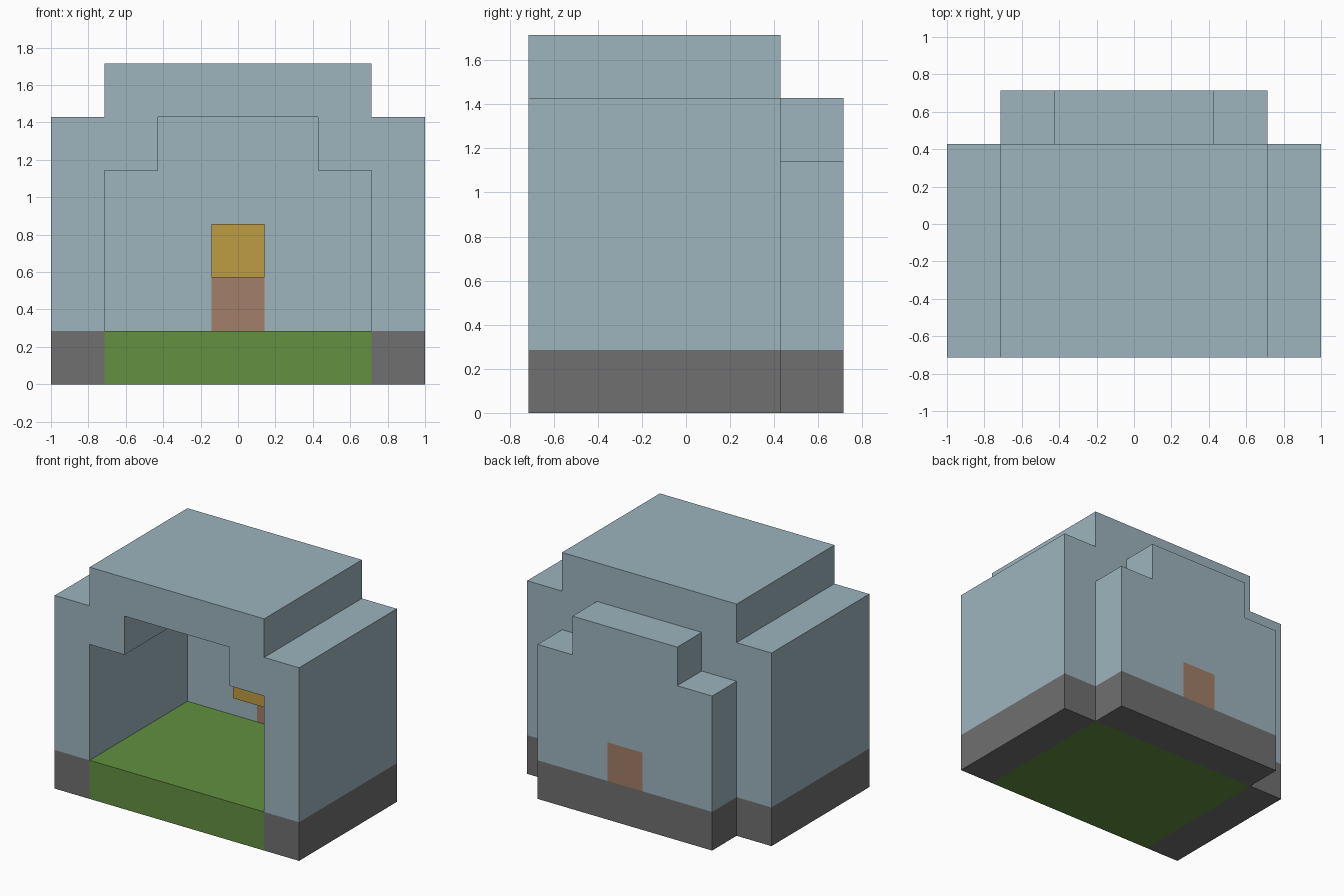
import bpy
import bmesh
from mathutils import Vector

U = 2 / 7  # edge of one building block

default = bpy.data.objects.get("Cube")
if default:
    bpy.data.objects.remove(default, do_unlink=True)


def material(name, r, g, b):
    m = bpy.data.materials.new(name)
    m.use_nodes = True
    m.diffuse_color = (r, g, b, 1)
    m.node_tree.nodes["Principled BSDF"].inputs["Base Color"].default_value = (r, g, b, 1)
    return m


ice = material("pale blue ice", 0.337, 0.456, 0.515)
stone = material("grey stone", 0.162, 0.162, 0.162)
grass = material("grass green", 0.122, 0.279, 0.051)
wood = material("brown wood", 0.361, 0.209, 0.136)
gold = material("warm yellow", 0.515, 0.332, 0.054)


def extrude_profile(name, half, y0, y1, mats, cuts=(), rule=None):
    """Mirror a half outline (in blocks) across x, extrude it along y,
    cut it on the given planes and colour the faces by a rule."""
    outline = half + [(-x, z) for x, z in reversed(half)]
    bm = bmesh.new()
    front = bm.faces.new([bm.verts.new((x, y0, z)) for x, z in outline])
    grown = bmesh.ops.extrude_face_region(bm, geom=[front], use_keep_orig=True)
    moved = [v for v in grown["geom"] if isinstance(v, bmesh.types.BMVert)]
    bmesh.ops.translate(bm, verts=moved, vec=(0, y1 - y0, 0))
    for axis, at in cuts:
        normal = Vector((axis == "x", 0, axis == "z"))
        bmesh.ops.bisect_plane(bm, geom=bm.verts[:] + bm.edges[:] + bm.faces[:],
                               plane_co=normal * at, plane_no=normal)
    bmesh.ops.recalc_face_normals(bm, faces=bm.faces[:])
    if rule:
        for f in bm.faces:
            f.material_index = rule(f.calc_center_bounds())
    bmesh.ops.scale(bm, verts=bm.verts[:], vec=(U, U, U))
    mesh = bpy.data.meshes.new(name)
    bm.to_mesh(mesh)
    bm.free()
    for m in mats:
        mesh.materials.append(m)
    obj = bpy.data.objects.new(name, mesh)
    bpy.context.collection.objects.link(obj)
    return obj


def box_half(width, z0, z1):
    return [(width / 2, z0), (width / 2, z1)]


# Stepped arch shell: stone footing below, ice above
arch = [(1.5, 5), (1.5, 4), (2.5, 4), (2.5, 0),
        (3.5, 0), (3.5, 5), (2.5, 5), (2.5, 6)]
extrude_profile("arched_shell", arch, -2.5, 1.5, [ice, stone],
                [("z", 1)], lambda c: int(c.z < 1))


# Back wall closing the arch, with a wooden block showing on both sides
def back_colour(c):
    if c.z < 1:
        return 1
    return 2 if c.z < 2 and abs(c.x) < 0.5 else 0


back = [(2.5, 0), (2.5, 4), (1.5, 4), (1.5, 5)]
extrude_profile("back_wall", back, 1.5, 2.5, [ice, stone, wood],
                [("z", 1), ("z", 2), ("x", -0.5), ("x", 0.5)], back_colour)

# Grass floor and the yellow block on the inside of the back wall
extrude_profile("grass_floor", box_half(5, 0, 1), -2.5, 1.5, [grass])
extrude_profile("yellow_block", box_half(1, 2, 3), 0.5, 1.5, [gold])
